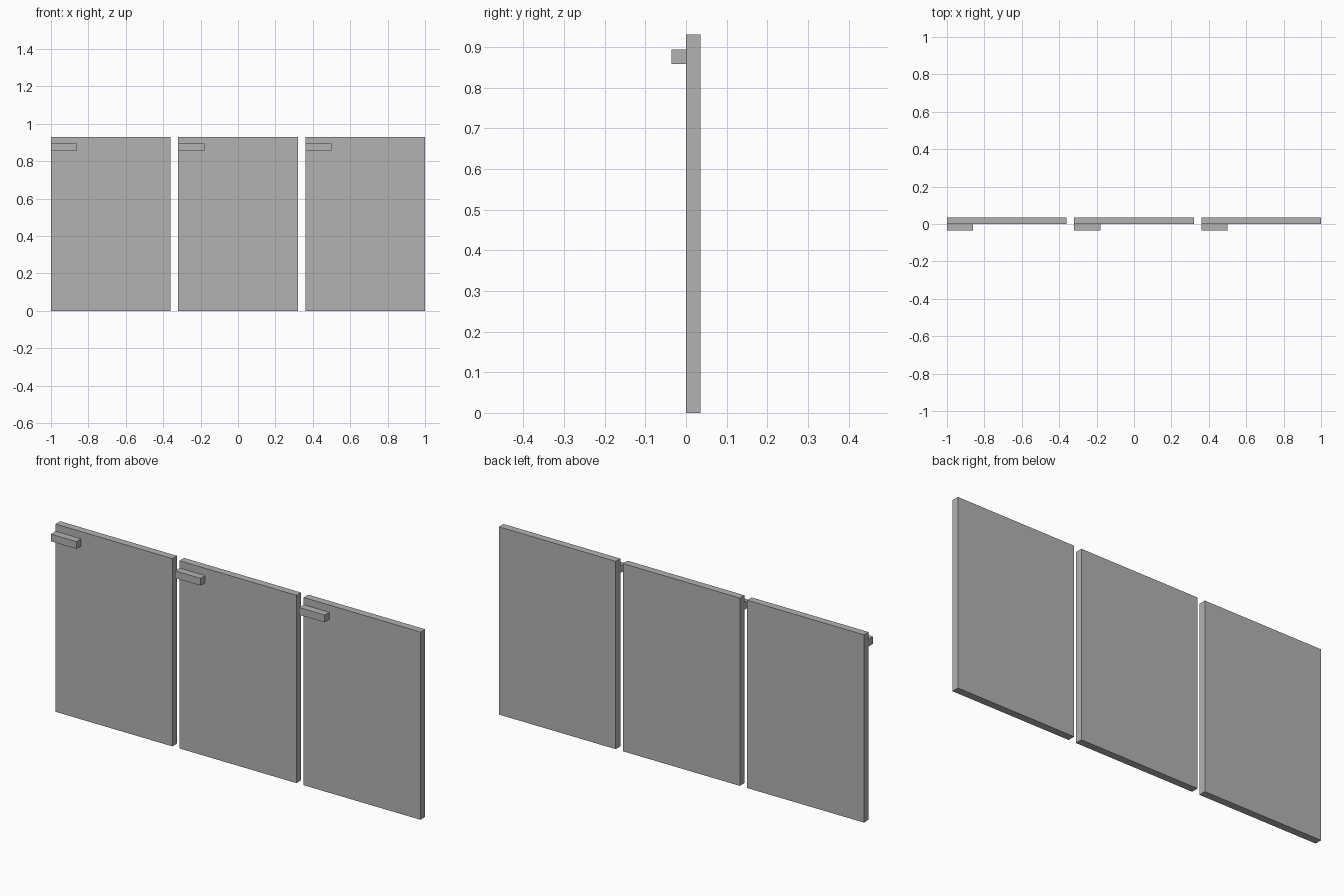
import bpy

cube = bpy.data.objects.get("Cube")
if cube:
    bpy.data.objects.remove(cube, do_unlink=True)

# Single plain grey finish
grey = bpy.data.materials.new("plain_grey")
grey.use_nodes = True
colour = (0.45, 0.45, 0.45, 1.0)
grey.diffuse_color = colour
grey.node_tree.nodes["Principled BSDF"].inputs["Base Color"].default_value = colour


def box(name, low, high):
    """Add a box spanning two opposite corners."""
    centre = [(a + b) / 2 for a, b in zip(low, high)]
    size = [b - a for a, b in zip(low, high)]
    bpy.ops.mesh.primitive_cube_add(size=1, location=centre)
    obj = bpy.context.object
    obj.name = name
    obj.scale = size
    bpy.ops.object.transform_apply(location=False, rotation=False, scale=True)
    obj.data.materials.append(grey)
    return obj


WIDTH, HEIGHT, DEPTH = 0.64, 0.93, 0.036
PITCH = 0.68
HANDLE_WIDTH, HANDLE_BOTTOM, HANDLE_TOP = 0.14, 0.858, 0.894

# Three door panels, each with a bar handle at its upper corner
for i, side in enumerate(("right", "middle", "left")):
    x = -1 + i * PITCH
    box(f"{side}_door_panel", (x, 0, 0), (x + WIDTH, DEPTH, HEIGHT))
    box(f"{side}_handle", (x, -DEPTH, HANDLE_BOTTOM),
        (x + HANDLE_WIDTH, 0, HANDLE_TOP))
